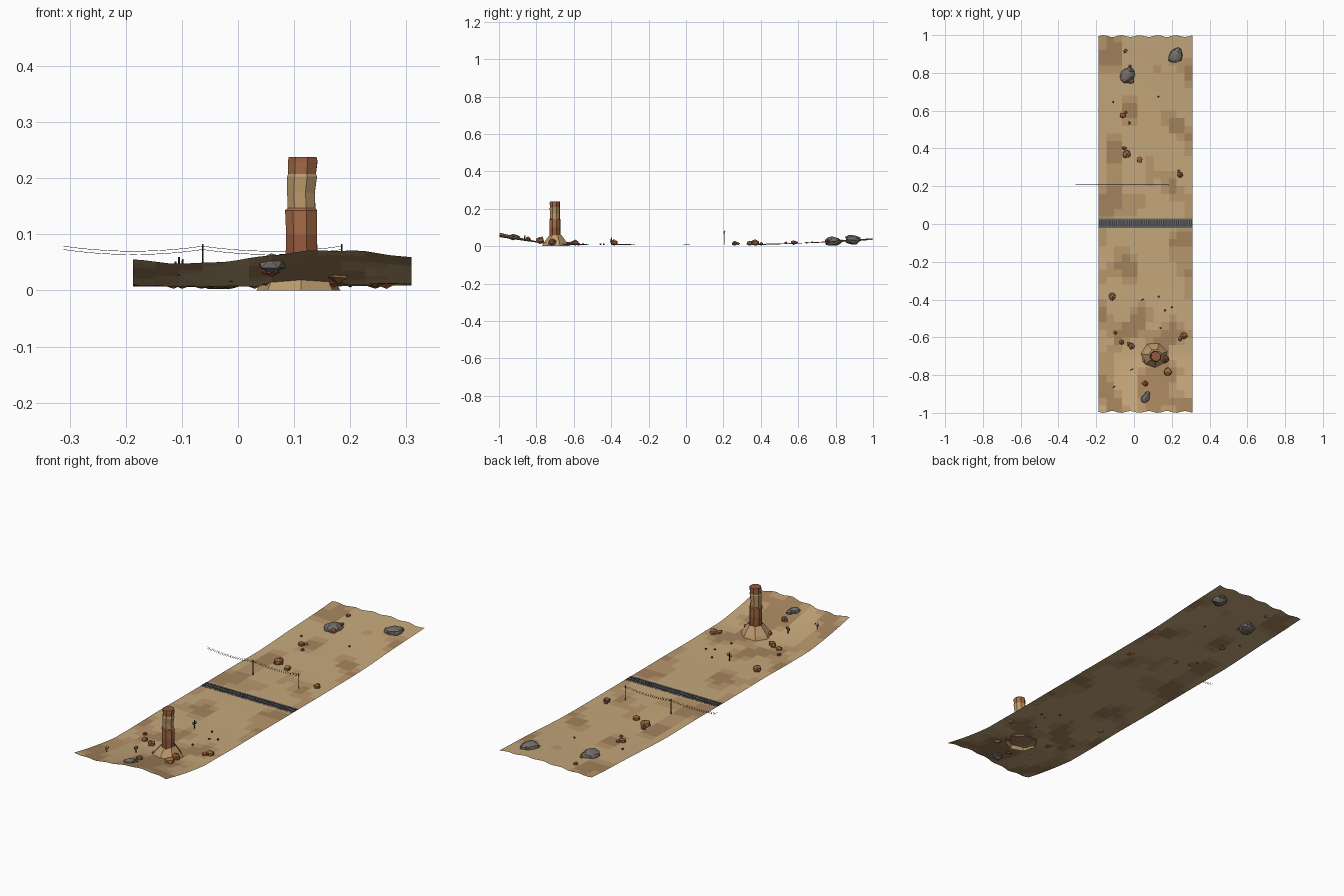
import bpy, bmesh, math, random
from mathutils import Vector, noise

if "Cube" in bpy.data.objects:
    bpy.data.objects.remove(bpy.data.objects["Cube"])

random.seed(4)


def mat(name, r, g, b):
    m = bpy.data.materials.new(name)
    m.diffuse_color = (r, g, b, 1)
    m.use_nodes = True
    m.node_tree.nodes["Principled BSDF"].inputs["Base Color"].default_value = m.diffuse_color
    return m


SAND = mat("sand", .56, .39, .20)
TAN = mat("tan", .48, .31, .15)
DARK = mat("dark_sand", .37, .23, .11)
PALE = mat("pale_rock", .50, .32, .15)
RED = mat("red_rock", .30, .10, .045)
RUST = mat("rust_rock", .38, .15, .06)
GREY = mat("grey_rock", .17, .155, .14)
BED = mat("gravel", .14, .13, .13)
WOOD = mat("sleeper_wood", .05, .045, .045)
STEEL = mat("rail_steel", .09, .09, .10)
BLACK = mat("wire_black", .02, .02, .02)
PLANT = mat("dry_plant", .05, .05, .03)


def finish(name, bm, mats):
    me = bpy.data.meshes.new(name)
    bm.to_mesh(me)
    bm.free()
    for m in mats:
        me.materials.append(m)
    ob = bpy.data.objects.new(name, me)
    bpy.context.collection.objects.link(ob)
    return ob


def box(bm, c, s):
    vs = bmesh.ops.create_cube(bm, size=1)["verts"]
    for v in vs:
        v.co = Vector(v.co[i] * s[i] + c[i] for i in range(3))


def height(x, y):
    """Ground height: flat in the middle, rising towards both ends."""
    f = max(0, (-y - .68) / .32)
    b = max(0, (y - .35) / .65)
    ripple = min(1, max(0, (abs(y) - .12) / .3))
    z = .009 + f ** 1.3 * (.052 + .012 * math.cos((x - .17) * 12.1))
    z += b ** 1.5 * (.029 + .005 * math.sin(x * 12))
    return z + .0025 * ripple * (1 - f) * math.sin(9 * y + 1) * math.cos(10 * x + 4 * y)


# desert ground, an open sheet with patchy sand colours and ragged ends
NX, NY = 24, 100
bm = bmesh.new()
rows = []
for j in range(NY + 1):
    row = []
    for i in range(NX + 1):
        x, y = -.1875 + .4965 * i / NX, -1 + 2 * j / NY
        if j in (0, NY):
            y *= .995 + .005 * math.sin(i * 1.35)
        row.append(bm.verts.new((x, y, height(x, y))))
    rows.append(row)
for j in range(NY):
    for i in range(NX):
        f = bm.faces.new((rows[j][i], rows[j][i + 1], rows[j + 1][i + 1], rows[j + 1][i]))
        n = noise.noise(Vector((i // 2 * .31, j // 2 * .23, 2.7)))
        f.material_index = 0 if n < .08 else 1 if n < .28 else 2
        f.smooth = True
finish("desert_ground", bm, [SAND, TAN, DARK])

# railway track: gravel bed, sleepers and two rails
XM, LEN, YT = .0608, .496, .004
bm = bmesh.new()
box(bm, (XM, YT, .0094), (LEN, .05, .0006))
finish("track_bed", bm, [BED])
bm = bmesh.new()
for k in range(50):
    box(bm, (-.183 + .00995 * k, YT, .0099), (.005, .036, .001))
finish("track_sleepers", bm, [WOOD])
bm = bmesh.new()
for s in (-1, 1):
    box(bm, (XM, YT + s * .011, .0108), (LEN, .0022, .0014))
finish("track_rails", bm, [STEEL])


def loft(name, cx, cy, profile, sides, bands, mats, jitter=.0, cap=True):
    """Stack jittered rings of (z, radius, x shift); bands gives a material per storey."""
    wob = [1 + random.uniform(-jitter, jitter) for _ in range(sides)]
    bm = bmesh.new()
    rings = []
    for z, r, dx in profile:
        rings.append([bm.verts.new((cx + dx + r * wob[k] * math.cos(k * math.tau / sides + .3),
                                    cy + r * wob[k] * math.sin(k * math.tau / sides + .3), z))
                      for k in range(sides)])
    for a, b, m in zip(rings, rings[1:], bands):
        for k in range(sides):
            n = (k + 1) % sides
            bm.faces.new((a[k], a[n], b[n], b[k])).material_index = m
    if cap:
        bm.faces.new(rings[-1]).material_index = bands[-1]
    return finish(name, bm, mats)


# rock pillar with banded column and flared sandy foot
loft("pillar_column", .113, -.7,
     [(.02, .031, .0), (.065, .031, 0), (.1, .03, 0), (.143, .031, -.001), (.147, .027, 0),
      (.175, .027, -.001), (.203, .029, .001), (.208, .027, .001), (.23, .029, .002), (.238, .027, .002)],
     8, [0, 0, 1, 1, 2, 2, 2, 1, 0], [RED, RUST, PALE], .06)
loft("pillar_foot", .107, -.697,
     [(0, .077, 0), (.022, .064, 0), (.06, .034, .005)], 7, [0, 0], [PALE], .05, False)


def rock(name, x, y, r, m, sx=1, sz=.85, lift=.3, turn=0.0):
    bm = bmesh.new()
    bmesh.ops.create_icosphere(bm, subdivisions=2 if r > .028 else 1, radius=1)
    c, s = math.cos(turn), math.sin(turn)
    z0 = height(x, y) + lift * r
    for v in bm.verts:
        p = v.co * (1 + random.uniform(-.13, .1)) * r
        px, py = p.x * sx, p.y
        v.co = (x + px * c - py * s, y + px * s + py * c, max(.003, z0 + p.z * sz))
    finish(name, bm, [m])


# grey boulders, each with an overlapping smaller lump
for x, y, r in ((-.035, .79, .037), (.22, .895, .036), (.06, -.92, .025)):
    rock("grey_boulder", x, y - .004, r, GREY, 1.25, .75, .05, .9)
    rock("grey_boulder_lump", x + .012, y + .02, r * .65, GREY, 1, .8, .1)

# scattered red rocks
REDS = ((-.015, .757, .015), (-.045, .915, .011), (-.02, .835, .009), (-.06, .575, .016), (-.045, .59, .009),
        (-.025, .535, .009), (-.052, .402, .012), (-.04, .37, .024), (.03, .34, .017),
        (.245, .26, .016), (.235, .28, .009), (-.115, -.385, .021), (-.1, -.575, .010),
        (-.065, -.625, .014), (-.028, -.635, .012), (-.012, -.647, .018), (.265, -.592, .019),
        (.245, -.607, .013), (.165, -.715, .022), (.148, -.675, .012), (.178, -.783, .023),
        (.06, -.845, .015), (.05, -.842, .010), (.055, -.722, .012))
for k, (x, y, r) in enumerate(REDS):
    rock("red_rock", x, y, r, RUST if k % 3 else RED, 1.1, .85, .35, k)

# tiny pebbles and dry tufts
for x, y in ((.2, -.44), (.165, -.458), (.14, -.55), (.13, -.385), (.13, .675), (-.11, .645)):
    rock("pebble", x, y, .006, PLANT, 1, .8, .3)

# telegraph poles with short crossarms
POLES = (-.063, .185)
YW = .205
for x in POLES:
    bm = bmesh.new()
    box(bm, (x, YW, .0455), (.0022, .0022, .075))
    box(bm, (x, YW, .077), (.0015, .011, .0018))
    box(bm, (x, YW, .071), (.0015, .009, .0018))
    finish("telegraph_pole", bm, [BLACK])


def tube(name, paths, r, m):
    cu = bpy.data.curves.new(name, "CURVE")
    cu.dimensions = "3D"
    cu.bevel_depth = r
    cu.bevel_resolution = 0
    cu.use_fill_caps = True
    for pts in paths:
        sp = cu.splines.new("POLY")
        sp.points.add(len(pts) - 1)
        for q, p in zip(sp.points, pts):
            q.co = (*p, 1)
    cu.materials.append(m)
    bpy.context.collection.objects.link(bpy.data.objects.new(name, cu))


# sagging wires over two spans
wires = []
for x1 in POLES:
    for dy, z in ((-.004, .079), (.004, .079), (-.003, .073), (.003, .073)):
        wires.append([(x1 - .248 + .248 * t / 10, YW + dy, z - .009 * (1 - (t / 5 - 1) ** 2))
                      for t in range(11)])
tube("telegraph_wires", wires, .0004, BLACK)

# branching cacti
for x, y, h in ((.045, -.4, .042), (-.105, -.862, .033), (-.012, -.77, .036)):
    z = height(x, y) - .002
    paths = [[(x, y, z), (x, y, z + h)]]
    for s, a in ((-1, .45), (1, .58)):
        paths.append([(x, y, z + h * a), (x + s * .006, y + s * .003, z + h * (a + .05)),
                      (x + s * .0065, y + s * .003, z + h * (a + .32))])
    tube("cactus", paths, .0019, PLANT)
